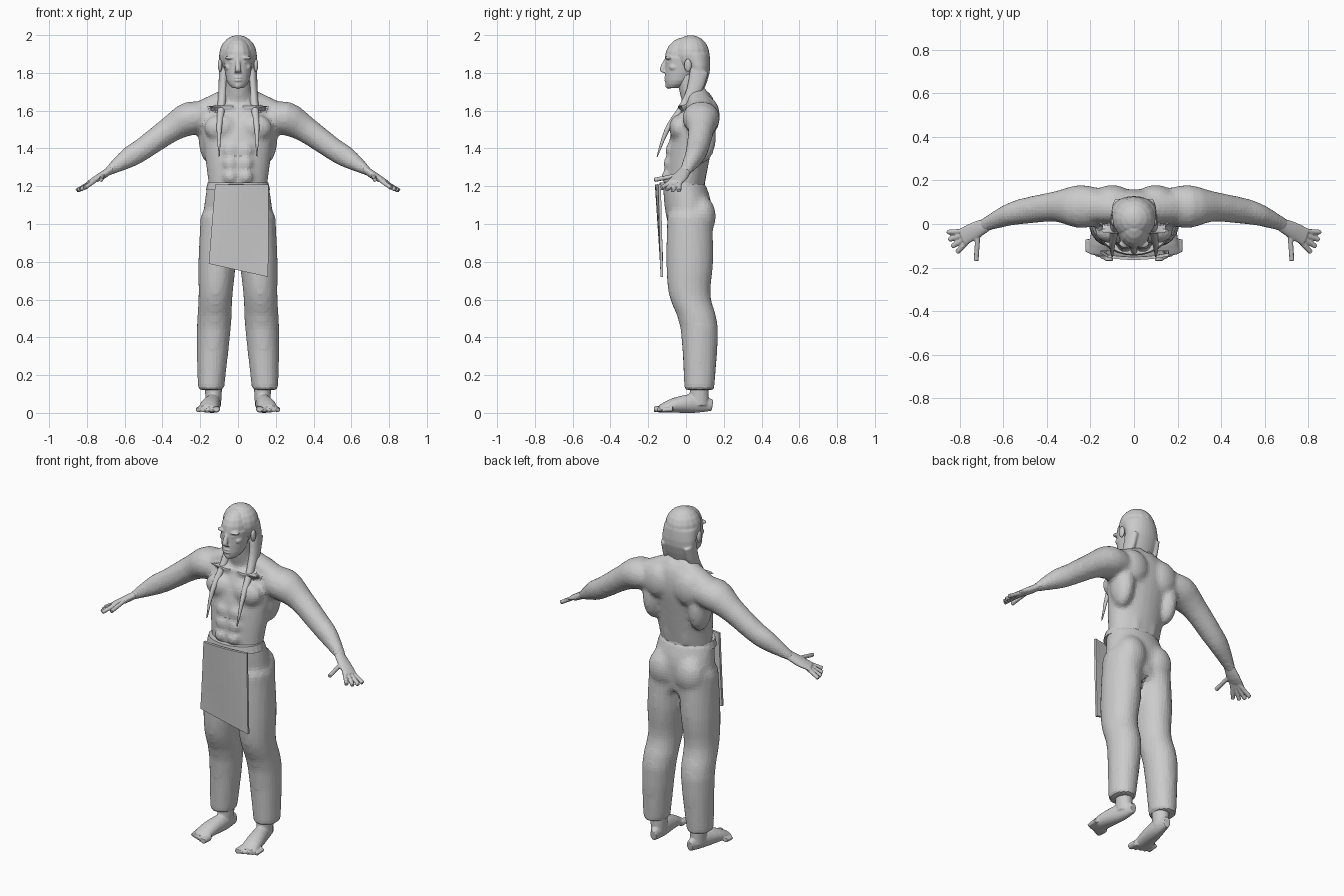
import bpy, bmesh, math
from mathutils import Vector, Matrix

cube = bpy.data.objects.get("Cube")
if cube:
    bpy.data.objects.remove(cube, do_unlink=True)

shade = (.6, .6, .6, 1)
grey = bpy.data.materials.new("plain grey")
grey.use_nodes = True
grey.diffuse_color = shade
grey.node_tree.nodes["Principled BSDF"].inputs["Base Color"].default_value = shade

SIDEWAYS, DEPTH, UP = Matrix.Identity(3)
BOTH, MIDDLE = (1, -1), (1,)


def spline(keys, steps=3):
    """Pass a smooth curve through rows of numbers."""
    rows = []
    for i in range(len(keys) - 1):
        before, after = keys[max(i - 1, 0)], keys[min(i + 2, len(keys) - 1)]
        for step in range(steps):
            t = step / steps
            rows.append([b + t * ((c - a) + t * (2 * a - 5 * b + 4 * c - d
                                                 + t * (3 * b - a - 3 * c + d))) / 2
                         for a, b, c, d in zip(before, keys[i], keys[i + 1], after)])
    return rows + [keys[-1]]


def limb(bm, keys, across=SIDEWAYS, axis=None, copies=BOTH, sides=20):
    """Skin ellipses along a path; each key is x, y, z, half width, half thickness."""
    rows = spline(keys)
    points = [Vector(row[:3]) for row in rows]
    for sign in copies:
        rings = []
        for i, (centre, row) in enumerate(zip(points, rows)):
            ahead, behind = points[min(i + 1, len(points) - 1)], points[max(i - 1, 0)]
            along = axis or (ahead - behind).normalized()
            wide = (across - along * across.dot(along)).normalized()
            thick = along.cross(wide)
            ring = []
            for k in range(sides):
                angle = math.tau * k / sides
                spot = centre + wide * row[3] * math.cos(angle) + thick * row[4] * math.sin(angle)
                ring.append(bm.verts.new((spot.x * sign, spot.y, spot.z)))
            rings.append(ring)
        for low, high in zip(rings, rings[1:]):
            for k in range(sides):
                bm.faces.new((low[k - 1], low[k], high[k], high[k - 1]))
        bm.faces.new(rings[0])
        bm.faces.new(rings[-1])


def column(bm, keys, copies=MIDDLE, lean=lambda z: 0):
    """Stack level ellipses; each key is z, y, half width, half depth."""
    limb(bm, [(lean(z), y, z, width, depth) for z, y, width, depth in keys],
         axis=UP, copies=copies, sides=28)


def blob(bm, centre, radii, copies=BOTH):
    """Ellipsoid muscle or facial feature."""
    shape = Matrix.LocRotScale(Vector(centre), None, Vector(radii))
    for sign in copies:
        bmesh.ops.create_uvsphere(bm, u_segments=16, v_segments=10, radius=1,
                                  matrix=Matrix.Diagonal((sign, 1, 1, 1)) @ shape)


def finish(bm, name, voxel=None, relax=2, smooth=False):
    """Turn the mesh into an object, melting overlapping pieces together."""
    bmesh.ops.recalc_face_normals(bm, faces=bm.faces)
    mesh = bpy.data.meshes.new(name)
    bm.to_mesh(mesh)
    bm.free()
    mesh.materials.append(grey)
    part = bpy.data.objects.new(name, mesh)
    bpy.context.collection.objects.link(part)
    if voxel:
        blend = part.modifiers.new("blend", 'REMESH')
        blend.mode, blend.voxel_size = 'VOXEL', voxel
        blend.use_smooth_shade = smooth
        part.modifiers.new("relax", 'SMOOTH').iterations = relax
    return part


# Torso with its muscles, neck and arms
bm = bmesh.new()
column(bm, [(1.16, -.01, .15, .1), (1.4, .02, .18, .115), (1.55, .05, .2, .11),
            (1.65, .07, .14, .08), (1.7, .06, .08, .06)])
column(bm, [(1.6, .06, .08, .07), (1.8, 0, .06, .06)])
limb(bm, [(.02, .06, 1.7, .05, .04), (.2, .08, 1.6, .07, .05)], across=DEPTH)
chest, side_back, shoulder_blade = (.09, -.04, 1.51), (.15, .08, 1.46), (.1, .12, 1.57)
blob(bm, chest, (.09, .05, .07))
blob(bm, side_back, (.06, .08, .14))
blob(bm, shoulder_blade, (.09, .06, .1))
lower_back, collar_bone = (.05, .07, 1.3), (.09, -.03, 1.62)
blob(bm, lower_back, (.04, .04, .13))
blob(bm, collar_bone, (.09, .02, .01))
for row in range(3):
    blob(bm, (.04, -.1 + row / 100, 1.25 + row * .07), (.04, .03, .04))
limb(bm, [(.14, .08, 1.56, .08, .07), (.25, .08, 1.56, .1, .09), (.36, .08, 1.5, .07, .07),
          (.5, .06, 1.4, .06, .06), (.58, .04, 1.35, .05, .055), (.7, -.01, 1.27, .03, .02)],
     across=DEPTH)
finish(bm, "torso_and_arms", .014, relax=5)

# Hands with fingers fanned out from the palm
bm = bmesh.new()
limb(bm, [(.67, 0, 1.29, .03, .02), (.73, -.03, 1.25, .04, .02), (.79, -.06, 1.22, .04, .01)],
     across=DEPTH)
palm, thickness = Vector((.715, -.03, 1.26)), .012
for angle in (.05, .3, .55, .8, 1.5):
    pointing = Vector((math.cos(angle), -math.sin(angle), -.6 * math.cos(angle) - .2 * angle / 2))
    limb(bm, [(*(palm + pointing * reach), thickness, thickness) for reach in (.02, .08, .14)],
         across=DEPTH if angle < 1 else SIDEWAYS, sides=10)
finish(bm, "hands", .005)

# Trousers: hips, legs, buttocks and knees
bm = bmesh.new()
column(bm, [(1.22, -.01, .16, .11), (1.1, .01, .18, .125), (.92, .02, .19, .1)])
column(bm, [(1.05, .02, .1, .12), (.8, .02, .1, .125), (.62, .02, .09, .11),
            (.45, .07, .09, .1), (.12, .07, .07, .08)],
       copies=BOTH, lean=lambda z: .15 - z / 20)
buttock, knee = (.09, .08, 1.04), (.12, -.02, .61)
blob(bm, buttock, (.09, .08, .11))
blob(bm, knee, (.06, .06, .07))
finish(bm, "trousers", .018, relax=4)

# Feet, ankles and toes
bm = bmesh.new()
limb(bm, [(.12, .14, .04, .02, .03), (.13, .05, .05, .04, .05), (.15, -.06, .04, .05, .04),
          (.16, -.14, .02, .05, .02)])
column(bm, [(.04, .07, .04, .05), (.2, .07, .05, .05)], copies=BOTH, lean=lambda z: .13)
for toe in range(5):
    x, tip, size = .115 + toe / 42, toe / 100 - .17, .014 if toe else .02
    limb(bm, [(x, tip + .06, .02, size, size), (x, tip, size, size, size * .8)], sides=10)
finish(bm, "feet", .006)

# Head and face
bm = bmesh.new()
blob(bm, (0, 0, 1.88), (.08, .112, .11), copies=MIDDLE)
column(bm, [(1.72, -.07, .03, .03), (1.76, -.04, .06, .07), (1.88, -.01, .08, .1)])
column(bm, [(1.88, -.1, .01, .01), (1.82, -.125, .015, .015), (1.8, -.11, .02, .01)])
brow, eye, cheek = (.04, -.09, 1.88), (.03, -.09, 1.855), (.05, -.06, 1.83)
blob(bm, brow, (.03, .02, .01))
blob(bm, eye, (.014, .014, .007))
blob(bm, cheek, (.02, .03, .02))
for lip in (1.775, 1.76):
    blob(bm, (0, -.1, lip), (.025, .017, .006), copies=MIDDLE)
chin = (0, -.09, 1.735)
blob(bm, chin, (.02, .02, .02), copies=MIDDLE)
finish(bm, "head", .0045, smooth=True)

# Ears
bm = bmesh.new()
blob(bm, (.095, .01, 1.84), (.012, .02, .035))
finish(bm, "ears", .004, smooth=True)

# Hair: crown, fall at the back and two long front strands
bm = bmesh.new()
blob(bm, (0, .025, 1.895), (.1, .1, .105), copies=MIDDLE)
column(bm, [(1.9, .04, .1, .085), (1.8, .07, .1, .055), (1.67, .05, .06, .03)])
limb(bm, [(.075, .07, 1.81, .025, .05), (.08, .04, 1.7, .025, .04), (.09, -.03, 1.6, .02, .02),
          (.1, -.1, 1.5, .014, .014), (.1, -.155, 1.35, .004, .004)])
finish(bm, "hair", .006, smooth=True)

# Hanging front cloth with a slanted hem
bm = bmesh.new()
bmesh.ops.create_grid(bm, x_segments=8, y_segments=10, size=.5)
for corner in bm.verts:
    u, drop = corner.co.x + .5, .5 - corner.co.y
    x = u * .28 - .12 + drop * (u - 1) * .035
    hem = .79 - .07 * u
    bend = .7 * x * x * (1 - drop)
    corner.co = (x, -.158 + .03 * drop + bend, 1.21 * (1 - drop) + hem * drop)
cloth = finish(bm, "front_cloth")
hem_fold = cloth.modifiers.new("thickness", 'SOLIDIFY')
hem_fold.thickness, hem_fold.offset = .014, 0

# Waistband
bm = bmesh.new()
column(bm, [(1.18, -.02, .17, .125), (1.22, -.02, .16, .12)])
finish(bm, "waistband")
